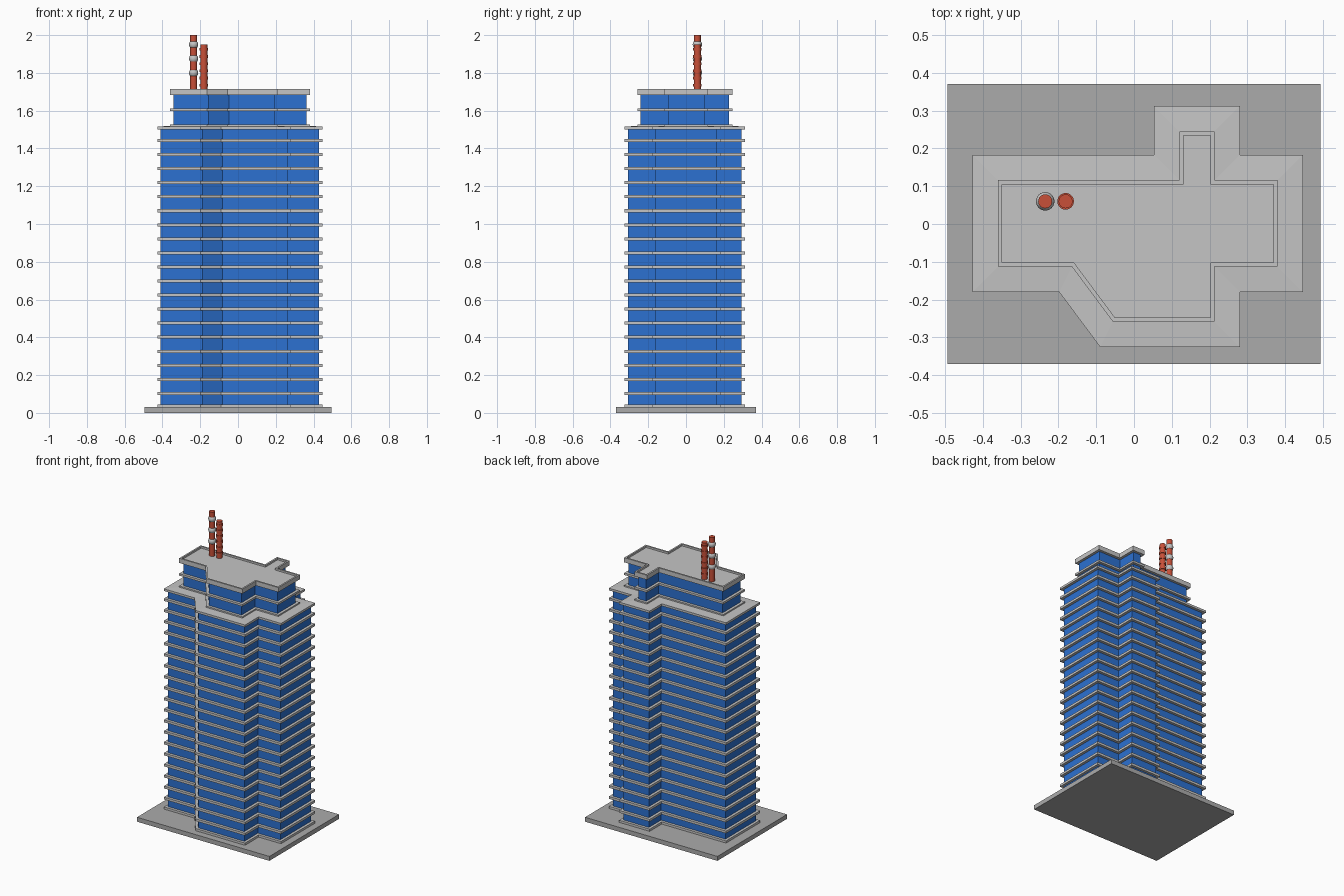
import bpy, bmesh, math
from mathutils import Vector

if "Cube" in bpy.data.objects:
    bpy.data.objects.remove(bpy.data.objects["Cube"])


def material(name, color):
    m = bpy.data.materials.new(name)
    m.diffuse_color = (*color, 1)
    m.use_nodes = True
    m.node_tree.nodes["Principled BSDF"].inputs["Base Color"].default_value = m.diffuse_color
    return m


SLAB = material("light_grey", (0.56, 0.56, 0.56))
BASE = material("mid_grey", (0.41, 0.41, 0.41))
GLASS = material("blue", (0.025, 0.165, 0.64))
RED = material("red", (0.58, 0.08, 0.04))

# Tower footprint, counter-clockwise
PLAN = [Vector(p) for p in [
    (-0.427, -0.18), (-0.198, -0.18), (-0.09, -0.325), (0.28, -0.325),
    (0.28, -0.18), (0.447, -0.18), (0.447, 0.183), (0.28, 0.183),
    (0.28, 0.312), (0.053, 0.312), (0.053, 0.183), (-0.427, 0.183)]]


def inset(points, d):
    out = []
    for i, p in enumerate(points):
        a = (p - points[i - 1]).normalized()
        b = (points[(i + 1) % len(points)] - p).normalized()
        n1, n2 = Vector((-a.y, a.x)), Vector((-b.y, b.x))
        out.append(p + (n1 + n2) * d / (1 + n1.dot(n2)))
    return out


def loft(name, profile, mat, plan=PLAN):
    """Closed solid through (inset, height) rings of the plan."""
    bm = bmesh.new()
    rings = [[bm.verts.new((p.x, p.y, z)) for p in inset(plan, d)] for d, z in profile]
    n = len(plan)
    for lo, hi in zip(rings, rings[1:]):
        for i in range(n):
            j = (i + 1) % n
            bm.faces.new((lo[i], lo[j], hi[j], hi[i]))
    bm.faces.new(rings[0][::-1])
    bm.faces.new(rings[-1])
    me = bpy.data.meshes.new(name)
    bm.to_mesh(me)
    bm.free()
    me.materials.append(mat)
    ob = bpy.data.objects.new(name, me)
    bpy.context.collection.objects.link(ob)
    return ob


def finish(name, mat):
    ob = bpy.context.object
    ob.name = name
    ob.data.materials.append(mat)
    bpy.ops.object.shade_smooth_by_angle(angle=math.radians(40))


def cylinder(name, x, y, r, z0, z1, mat):
    bpy.ops.mesh.primitive_cylinder_add(vertices=24, radius=r, depth=z1 - z0,
                                        location=(x, y, (z0 + z1) / 2))
    finish(name, mat)


# Ground plinth
plinth = [Vector(p) for p in [(-0.494, -0.371), (0.494, -0.371), (0.494, 0.371), (-0.494, 0.371)]]
loft("plinth", [(0, 0), (0, 0.03)], BASE, plinth)

# Main tower glass and floor slabs
loft("tower_glass", [(0.018, 0.03), (0.018, 1.508)], GLASS)
loft("floor_slab_00", [(0, 0.03), (0, 0.045)], SLAB)
for k in range(19):
    z = 0.103 + 0.0744 * k
    loft(f"floor_slab_{k + 1:02d}", [(0, z - 0.008), (0, z + 0.008)], SLAB)

# Terrace, stepped-back top storeys and roof with parapet
STEP = 0.067
loft("terrace", [(0, 1.501), (0, 1.516), (STEP, 1.519), (STEP, 1.528)], SLAB)
loft("top_glass", [(STEP + 0.018, 1.525), (STEP + 0.018, 1.69)], GLASS)
loft("top_floor_slab", [(STEP, 1.597), (STEP, 1.611)], SLAB)
loft("roof", [(STEP, 1.683), (STEP, 1.714), (STEP + 0.011, 1.714), (STEP + 0.011, 1.702)], SLAB)

# Tall mast with pale balls
cylinder("tall_mast", -0.235, 0.06, 0.0185, 1.70, 2.0, RED)
for i, z in enumerate((1.80, 1.875, 1.95)):
    bpy.ops.mesh.primitive_uv_sphere_add(segments=24, ring_count=12, radius=0.0245,
                                         location=(-0.235, 0.06, z))
    finish(f"mast_ball_{i}", SLAB)

# Short mast with raised rings
cylinder("short_mast", -0.181, 0.06, 0.0185, 1.70, 1.95, RED)
for i in range(6):
    z = 1.735 + 0.038 * i
    cylinder(f"mast_ring_{i}", -0.181, 0.06, 0.022, z - 0.007, z + 0.007, RED)
